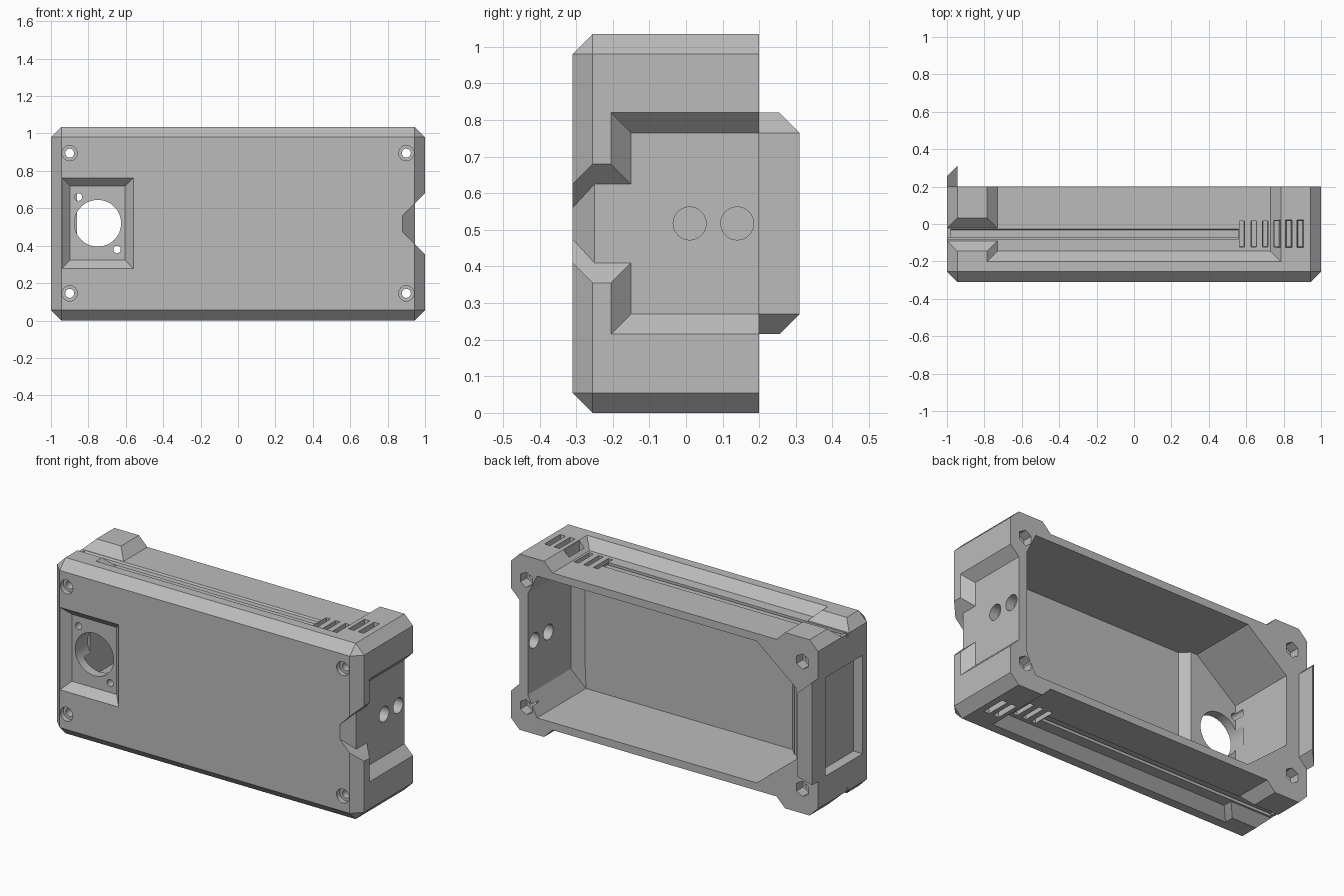
import bpy, bmesh, math
from mathutils import Vector, Matrix

old = bpy.data.objects.get("Cube")
if old:
    bpy.data.objects.remove(old, do_unlink=True)

W, BACK, FRONT, H, C = 1.0, 0.2, -0.31, 1.035, 0.055
MID = H / 2

plastic = bpy.data.materials.new("grey plastic")
plastic.use_nodes = True
plastic.diffuse_color = (0.5, 0.5, 0.5, 1)
plastic.node_tree.nodes["Principled BSDF"].inputs["Base Color"].default_value = (0.5, 0.5, 0.5, 1)


def finish(name, bm):
    bmesh.ops.recalc_face_normals(bm, faces=bm.faces)
    mesh = bpy.data.meshes.new(name)
    bm.to_mesh(mesh)
    bm.free()
    mesh.materials.append(plastic)
    ob = bpy.data.objects.new(name, mesh)
    bpy.context.scene.collection.objects.link(ob)
    return ob


def hull(name, points):
    bm = bmesh.new()
    for p in points:
        bm.verts.new(p)
    bmesh.ops.convex_hull(bm, input=bm.verts)
    bmesh.ops.dissolve_limit(bm, angle_limit=0.01, verts=bm.verts, edges=bm.edges)
    return finish(name, bm)


def rect(x0, x1, y0, y1, z):
    return [(x, y, z) for x in (x0, x1) for y in (y0, y1)]


def box(name, x0, x1, y0, y1, z0, z1):
    return hull(name, rect(x0, x1, y0, y1, z0) + rect(x0, x1, y0, y1, z1))


def prism(name, profile, y0, y1):
    # Extrudes an x-z profile along y
    return hull(name, [(x, y, z) for x, z in profile for y in (y0, y1)])


def rod(name, centre, radius, length, axis, sides=32):
    bm = bmesh.new()
    rot = Matrix.Rotation(math.pi / 2, 4, "X" if axis == "y" else "Y")
    bmesh.ops.create_cone(bm, cap_ends=True, segments=sides, radius1=radius, radius2=radius,
                          depth=length, matrix=Matrix.Translation(Vector(centre)) @ rot)
    return finish(name, bm)


def combine(target, tools, operation="DIFFERENCE"):
    for tool in tools:
        mod = target.modifiers.new("cut", "BOOLEAN")
        mod.operation, mod.solver, mod.object = operation, "EXACT", tool
        graph = bpy.context.evaluated_depsgraph_get()
        result = bpy.data.meshes.new_from_object(target.evaluated_get(graph))
        target.modifiers.clear()
        target.data = result
        bpy.data.objects.remove(tool, do_unlink=True)


def flipped(points):
    return [(x, y, H - z) for x, y, z in points]


# Case shell, chamfered around the front and along the corners
bm = bmesh.new()
bmesh.ops.create_cube(bm, size=1)
for v in bm.verts:
    v.co = (v.co.x * 2 * W, BACK if v.co.y > 0 else FRONT, (v.co.z + 0.5) * H)
edges = [e for e in bm.edges if any(v.co.y < 0 for v in e.verts)]
bmesh.ops.bevel(bm, geom=edges, offset=C, segments=1, affect="EDGES")
case = finish("case", bm)
cuts = []

# Inner cavity, narrowing beside the panel end, with a chamfered far corner
wall = [(0.89, 0.22), (0.83, 0.1), (-0.6, 0.1), (-0.6, 0.165), (-0.86, 0.31)]
wall += [(x, H - z) for x, z in wall]
deep = [(min(x, 0.835), z) for x, z in wall]
cuts.append(hull("cavity", [(x, y, z) for x, z in wall for y in (-0.2, 0.4)]
                 + [(x, -0.255, z) for x, z in deep]))
combine(case, cuts)
cuts = []

# Thickened wall behind the instrument pocket
combine(case, [hull("pocket_backing", [(x, y, z) for z in (0.08, H - 0.08)
               for x, y in ((-0.88, -0.28), (-0.88, -0.21), (-0.56, -0.21), (-0.51, -0.26), (-0.51, -0.28))])],
        "UNION")

# Mating lip on the back of the panel end
lip = []
for x, y, inset in ((-1, 0.255, 0), (-0.945, 0.31, C)):
    lip += [(x, yy, z) for yy in (0.15, y) for z in (0.215 + inset, 0.82 - inset)]
combine(case, [hull("mating_lip", lip)], "UNION")

# Bevelled instrument pocket with its round opening and two small fixings
pocket = []
for y, grow in ((-0.265, 0), (-0.36, 0.095)):
    pocket += [(x, y, z) for x in (-0.897 - grow, -0.605 + grow) for z in (0.323 - grow, 0.718 + grow)]
cuts.append(hull("pocket", pocket))
cuts.append(rod("round_opening", (-0.75, -0.25, 0.52), 0.125, 0.2, "y", 48))
for x, z in ((-0.853, 0.66), (-0.647, 0.38)):
    cuts.append(rod("fixing_hole", (x, -0.25, z), 0.02, 0.2, "y", 20))

# Corner screw holes with counterbores in front and hexagonal seats behind
for x in (-0.9, 0.9):
    for z in (0.145, H - 0.14):
        cuts.append(rod("screw_hole", (x, 0, z), 0.024, 1, "y", 20))
        cuts.append(rod("screw_seat", (x, FRONT, z), 0.041, 0.06, "y", 24))
        cuts.append(rod("nut_seat", (x, BACK, z), 0.045, 0.12, "y", 6))

# Stepped recess on the connector end
recess, notch, dip = [], [], []
for x, grow in ((0.945, 0), (1.045, 0.1)):
    recess += [(x, y, z) for y in (-0.15 - grow, 0.5) for z in (0.27 - grow, 0.765 + grow)]
    notch += [(x, y, z) for y in (-0.4, 0) for z in (0.41 - grow, 0.625 + grow)]
    dip += [(x, y, z) for y in (-0.25, -0.31, -0.33) for z in (0.41 - grow, 0.625 + grow)]
dip += [(0.88, -0.31, z) for z in (0.475, 0.56)] + [(0.86, -0.33, z) for z in (0.495, 0.54)]
cuts += [hull("end_recess", recess), hull("end_notch", notch), hull("notch_dip", dip)]
for y in (0.01, 0.14):
    cuts.append(rod("cable_hole", (0.93, y, MID), 0.045, 0.2, "x"))

# Window recess on the panel end
cuts.append(box("end_window", -1.1, -0.94, -0.215, 0.13, 0.22, 0.8))

# Sunken bay, cable channel, groove and strain slots on top and bottom
for side in ("top", "bottom"):
    place = flipped if side == "bottom" else (lambda pts: pts)
    bay, channel = [], []
    for z, grow in ((H - C, 0), (H + C, 2 * C)):
        bay += rect(-0.73 - grow, 0.73 + grow, -0.145 - grow, 0.5, z)
        channel += rect(-1.2, -0.6, -0.09 - grow, -0.022 + grow, z)
    cuts += [hull(side + "_bay", place(bay)), hull(side + "_channel", place(channel))]
    groove = rect(-1.2, 0.56, -0.079, -0.071, 0.96) + rect(-1.2, 0.56, -0.079, -0.071, 1.1)
    cuts.append(hull(side + "_groove", place(groove)))
    step = rect(-0.98, 0.56, -0.071, -0.033, 0.97) + rect(-0.98, 0.56, -0.071, -0.022, 0.985)
    cuts.append(hull(side + "_cable_seat", place(step)))
    for i in range(6):
        x = 0.577 + i * 0.0625
        slot = rect(x - 0.012, x + 0.012, -0.12, 0.015, 0.945)
        slot += rect(x - 0.022, x + 0.022, -0.13, 0.025, 1.1)
        cuts.append(hull(side + "_strain_slot", place(slot)))

combine(case, cuts)
case.data.materials.clear()
case.data.materials.append(plastic)

# Smooth the holes while keeping the flat panels crisp
bpy.ops.object.select_all(action="DESELECT")
case.select_set(True)
bpy.context.view_layer.objects.active = case
bpy.ops.object.shade_smooth_by_angle(angle=math.radians(25))
